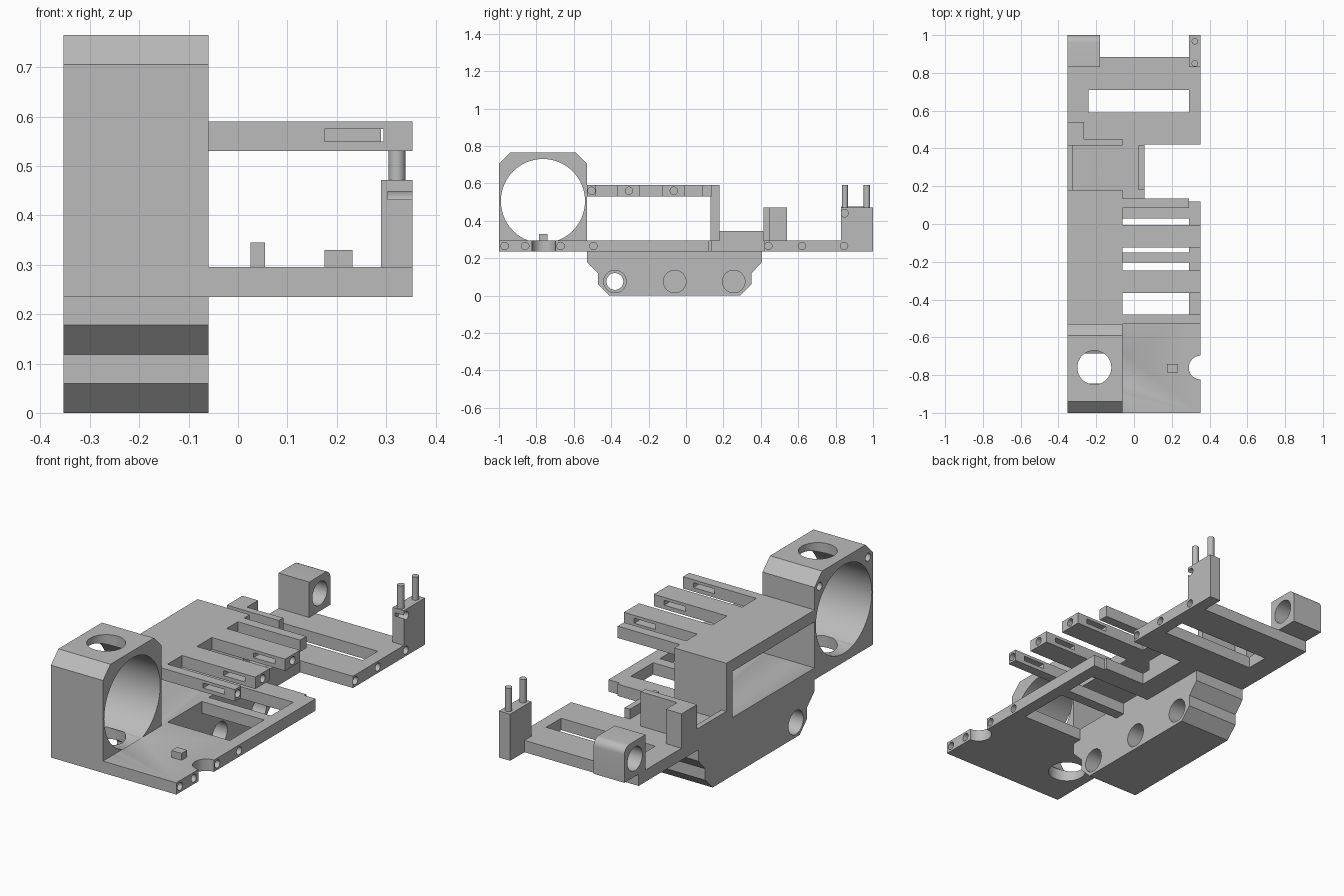
import bpy, bmesh, math
from mathutils import Matrix, Vector

cube = bpy.data.objects.get("Cube")
if cube:
    bpy.data.objects.remove(cube, do_unlink=True)

grey = bpy.data.materials.new("plain_grey")
grey.use_nodes = True
COLOUR = (0.5, 0.5, 0.5, 1)
grey.diffuse_color = COLOUR
grey.node_tree.nodes["Principled BSDF"].inputs["Base Color"].default_value = COLOUR


def finish(bm, name):
    bmesh.ops.recalc_face_normals(bm, faces=bm.faces)
    mesh = bpy.data.meshes.new(name)
    bm.to_mesh(mesh)
    bm.free()
    mesh.materials.append(grey)
    ob = bpy.data.objects.new(name, mesh)
    bpy.context.collection.objects.link(ob)
    return ob


def box(name, x, y, z):
    bm = bmesh.new()
    bmesh.ops.create_cube(bm, size=1)
    for v in bm.verts:
        v.co = [(r[0] + r[1]) / 2 + c * (r[1] - r[0]) for c, r in zip(v.co, (x, y, z))]
    return finish(bm, name)


def prism(name, outline, axis, low, high):
    """Extrude an outline along x (points are y, z) or z (points are x, y)."""
    bm = bmesh.new()
    place = (lambda a, b: (low, a, b)) if axis == "x" else (lambda a, b: (a, b, low))
    face = bm.faces.new([bm.verts.new(place(*p)) for p in outline])
    res = bmesh.ops.extrude_face_region(bm, geom=[face])
    step = Vector((high - low, 0, 0)) if axis == "x" else Vector((0, 0, high - low))
    bmesh.ops.translate(bm, vec=step, verts=[g for g in res["geom"] if isinstance(g, bmesh.types.BMVert)])
    return finish(bm, name)


def rod(name, axis, a, b, r, low, high, sides=48):
    """Cylinder along x at (y, z) = (a, b), or along z at (x, y) = (a, b)."""
    bm = bmesh.new()
    bmesh.ops.create_cone(bm, cap_ends=True, segments=sides, radius1=r, radius2=r, depth=high - low)
    mid = (low + high) / 2
    if axis == "x":
        bm.transform(Matrix.Translation((mid, a, b)) @ Matrix.Rotation(math.pi / 2, 4, "Y"))
    else:
        bm.transform(Matrix.Translation((a, b, mid)))
    return finish(bm, name)


def cut(ob, cutters):
    for c in cutters:
        c.hide_render = True
        mod = ob.modifiers.new("cut", "BOOLEAN")
        mod.operation, mod.solver, mod.object = "DIFFERENCE", "EXACT", c
        bpy.context.view_layer.objects.active = ob
        bpy.ops.object.modifier_apply(modifier=mod.name)
        bpy.data.objects.remove(c, do_unlink=True)


def screw_hole(y, z, x=0.353, r=0.02, depth=0.05):
    return rod("screw_cutter", "x", y, z, r, x - depth, x + 0.02, 20)


L, M, R, E = -0.353, -0.06, 0.353, 0.29   # left edge, tunnel edge, right edge, rail edge
BOT, TOP = 0.235, 0.295                   # base plate levels

# Base plate with slots, edge holes and the half round notch
base = prism("base_plate", [(L, -1), (R, -1), (R, 0.12), (E, 0.12), (E, 0.135), (0.055, 0.135),
                            (0.055, 0.42), (R, 0.42), (R, 1), (E, 1), (E, 0.885), (L, 0.885)],
             "z", BOT, TOP)
slots = [(M, -0.48, -0.205), (M, -0.15, 0.03), (-0.24, 0.59, 0.71)]
cut(base, [box("slot_cutter", (x, E), (y0, y1), (0.2, 0.33)) for x, y0, y1 in slots]
    + [rod("notch_cutter", "z", R, -0.76, 0.063, 0.2, 0.33),
       rod("big_bore_cutter", "x", -0.765, 0.505, 0.225, -0.4, M),
       rod("down_hole_cutter", "z", -0.21, -0.76, 0.09, 0.2, 0.4)]
    + [screw_hole(y, 0.265) for y in (-0.97, -0.86, -0.67, -0.495, -0.097, 0.08, 0.44, 0.62, 0.845)])

# Front housing with a wide side bore and a vertical hole
housing = prism("front_housing", [(-1, TOP), (-1, 0.705), (-0.94, 0.765), (-0.59, 0.765),
                                  (-0.53, 0.705), (-0.53, TOP)], "x", L, M)
cut(housing, [rod("bore_cutter", "x", -0.765, 0.505, 0.225, -0.4, 0, 64),
              rod("top_hole_cutter", "z", -0.21, -0.76, 0.09, 0.6, 0.9)]
    + [rod("corner_cutter", "x", y, 0.695, 0.02, -0.4, -0.3, 20) for y in (-0.57, -0.96)])

# Lower body with three cross holes, counterbored on both sides
body = prism("lower_body", [(-0.53, BOT), (-0.53, 0.178), (-0.47, 0.118), (-0.47, 0.06), (-0.41, 0),
                            (0.29, 0), (0.35, 0.06), (0.35, 0.118), (0.405, 0.178), (0.405, BOT)],
             "x", L, M)
for y in (-0.38, -0.06, 0.255):
    cut(body, [rod("bore_cutter", "x", y, 0.075, 0.045, -0.4, 0),
               rod("counterbore_cutter", "x", y, 0.075, 0.06, -0.4, -0.25),
               rod("counterbore_cutter", "x", y, 0.075, 0.06, -0.16, 0)])

# Raised deck and its rear wall
box("top_deck", (L, M), (-0.53, 0.18), (0.53, 0.59))
box("deck_rear_wall", (L, M), (0.13, 0.18), (TOP, 0.53))

# Fingers reaching out from the deck
for i, (y0, y1) in enumerate([(-0.53, -0.48), (-0.365, -0.245), (-0.125, -0.005)]):
    finger = box(f"deck_finger_{i + 1}", (M, R), (y0, y1), (0.53, 0.59))
    cut(finger, [box("window_cutter", (0.175, 0.295), (y0 - 0.1, y1 + 0.1), (0.55, 0.575)),
                 screw_hole((y0 + y1) / 2, 0.56)])
box("deck_finger_4", (M, E), (0.085, 0.135), (0.53, 0.59))

# Rims of the middle tray and the stop behind it
box("tray_rim_right", (0.025, 0.055), (0.18, 0.415), (TOP, 0.345))
box("tray_rim_left", (L, -0.325), (0.18, 0.415), (TOP, 0.345))
box("stop_block", (L, -0.265), (0.415, 0.54), (TOP, 0.47))
box("stop_wall", (-0.265, M), (0.415, 0.45), (TOP, 0.47))

# Rear bearing block with one rounded top edge
arc = [(0.96 + 0.04 * math.sin(t * math.pi / 12), 0.435 + 0.04 * math.cos(t * math.pi / 12))
       for t in range(7)]
bearing = prism("rear_bearing", [(0.83, TOP), (0.83, 0.475)] + arc + [(1, TOP)], "x", L, -0.18)
cut(bearing, [rod("bearing_cutter", "x", 0.915, 0.385, 0.06, -0.4, -0.1)])

# Rear post with two pins
post = box("rear_post", (E, R), (0.83, 1), (TOP, 0.472))
cut(post, [screw_hole(0.848, 0.44)])
for i, y in enumerate((0.85, 0.967)):
    rod(f"post_pin_{i + 1}", "z", 0.322, y, 0.017, 0.46, 0.59, 24)

# Small locating nub on the front plate
box("locating_nub", (0.175, 0.232), (-0.785, -0.74), (TOP, 0.33))

# Smooth the round walls, keep hard edges
for ob in bpy.context.collection.objects:
    if ob.type == "MESH" and grey.name in ob.data.materials:
        bpy.ops.object.select_all(action="DESELECT")
        ob.select_set(True)
        bpy.context.view_layer.objects.active = ob
        bpy.ops.object.shade_smooth_by_angle(angle=math.radians(30))
